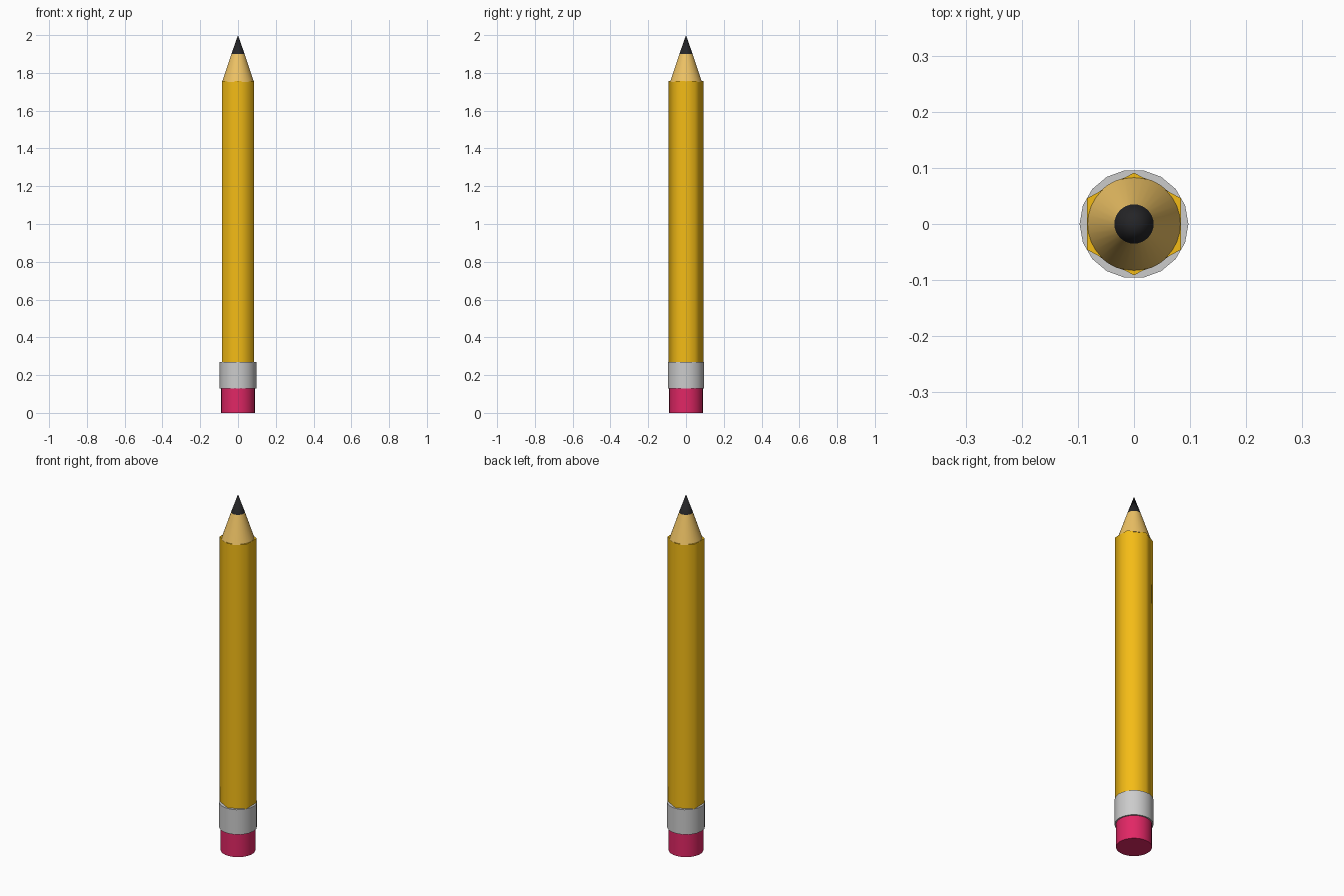
import bpy
from math import radians, cos, sin, tau

if "Cube" in bpy.data.objects:
    bpy.data.objects.remove(bpy.data.objects["Cube"])


def material(name, rgb):
    mat = bpy.data.materials.new(name)
    mat.diffuse_color = (*rgb, 1)
    mat.use_nodes = True
    mat.node_tree.nodes["Principled BSDF"].inputs["Base Color"].default_value = mat.diffuse_color
    return mat


def lathe(name, sides, rings, mat=None, start=0.0, scale=(1, 1)):
    """Stack of n-gon rings (radius, z), capped; a zero radius makes a tip."""
    verts, faces, loops = [], [], []
    for r, z in rings:
        count = sides if r > 0 else 1
        loops.append([len(verts) + i for i in range(count)])
        for i in range(count):
            a = start + tau * i / sides
            verts.append((r * cos(a) * scale[0], r * sin(a) * scale[1], z))
    for lo, hi in zip(loops, loops[1:]):
        for i in range(sides):
            j = (i + 1) % sides
            if len(hi) == 1:
                faces.append((lo[i], lo[j], hi[0]))
            else:
                faces.append((lo[i], lo[j], hi[j], hi[i]))
    faces.append(tuple(reversed(loops[0])))
    if len(loops[-1]) > 1:
        faces.append(tuple(loops[-1]))
    mesh = bpy.data.meshes.new(name)
    mesh.from_pydata(verts, [], faces)
    obj = bpy.data.objects.new(name, mesh)
    bpy.context.collection.objects.link(obj)
    if mat:
        mesh.materials.append(mat)
    bpy.ops.object.select_all(action='DESELECT')
    obj.select_set(True)
    bpy.context.view_layer.objects.active = obj
    bpy.ops.object.shade_smooth_by_angle(angle=radians(65))
    return obj


yellow = material("yellow_paint", (0.9, 0.5, 0.008))
wood = material("bare_wood", (0.85, 0.54, 0.13))
lead = material("graphite", (0.018, 0.018, 0.02))
pink = material("pink_rubber", (0.75, 0.02, 0.13))

# Eraser and metal band
lathe("eraser", 32, [(0.089, 0), (0.089, 0.132)], pink)
lathe("ferrule", 18, [(0.097, 0.13), (0.097, 0.27)])

# Six-sided painted shaft, one edge facing the front
lathe("shaft", 6, [(0.0915, 0.2), (0.0915, 1.757)], yellow,
      start=tau / 12, scale=(1.055, 1))

# Sharpened end
lathe("wood_cone", 32, [(0.084, 1.753), (0.035, 1.9)], wood)
lathe("lead_tip", 32, [(0.035, 1.9), (0, 2.0)], lead)
